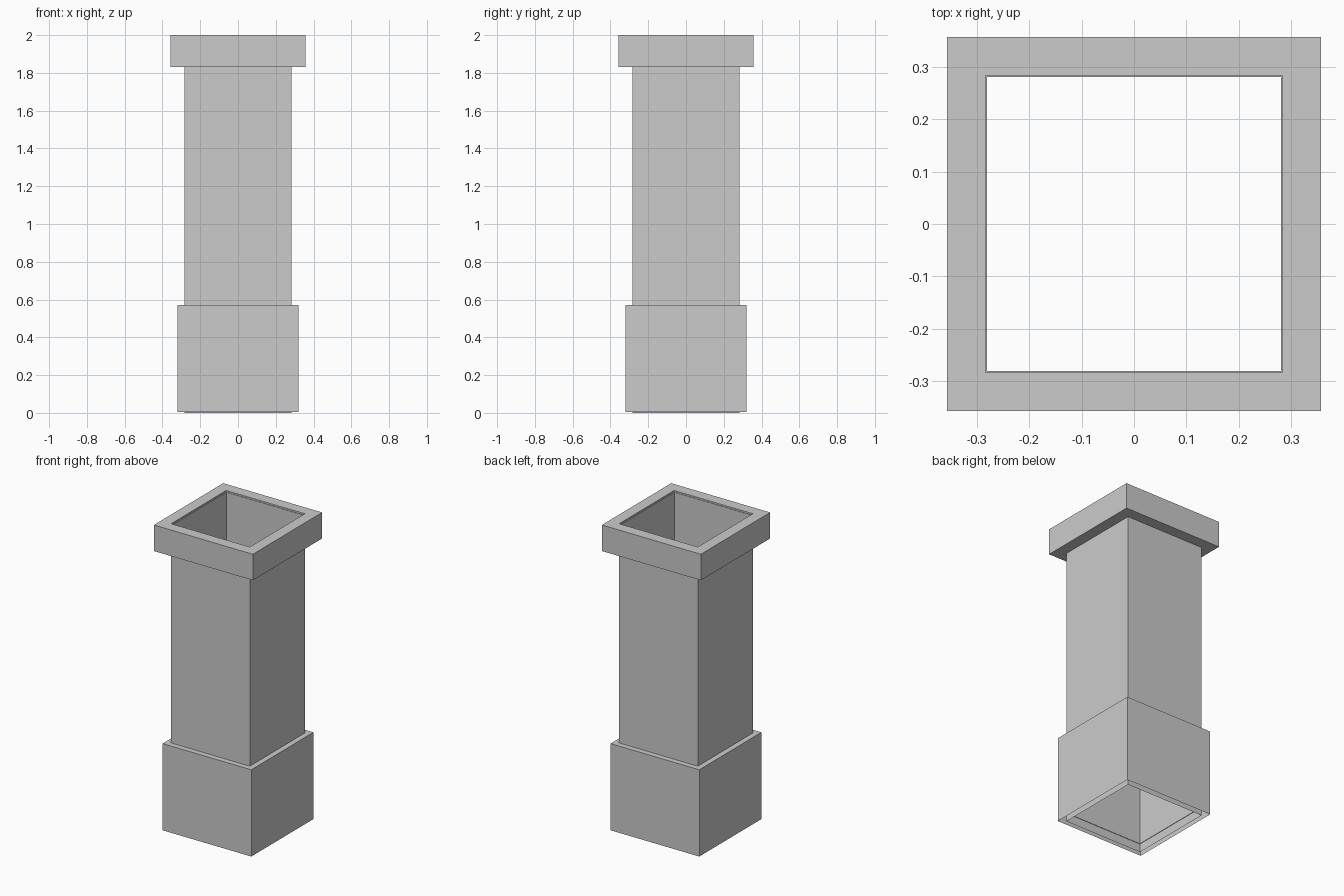
import bpy
import bmesh

cube = bpy.data.objects.get("Cube")
if cube:
    bpy.data.objects.remove(cube, do_unlink=True)

stone = bpy.data.materials.new("grey_stone")
stone.use_nodes = True
GREY = (0.6, 0.6, 0.6, 1)
stone.diffuse_color = GREY
stone.node_tree.nodes["Principled BSDF"].inputs["Base Color"].default_value = GREY


def square_sleeve(name, profile, closed=True):
    """Sweep a (half width, height) profile around a square."""
    bm = bmesh.new()
    loops = [[bm.verts.new((sx * r, sy * r, z))
              for sx, sy in ((-1, -1), (1, -1), (1, 1), (-1, 1))]
             for r, z in profile]
    pairs = list(zip(loops, loops[1:]))
    if closed:
        pairs.append((loops[-1], loops[0]))
    for low, high in pairs:
        for i in range(4):
            j = (i + 1) % 4
            bm.faces.new((low[i], low[j], high[j], high[i]))
    mesh = bpy.data.meshes.new(name)
    bm.to_mesh(mesh)
    bm.free()
    mesh.materials.append(stone)
    obj = bpy.data.objects.new(name, mesh)
    bpy.context.collection.objects.link(obj)
    return obj


# Hollow shaft with a thin wall
square_sleeve("shaft", [(0.284, 0.0), (0.284, 1.99), (0.281, 1.99),
                        (0.281, 0.055), (0.284, 0.055)], closed=False)

# Wide base, open underneath
square_sleeve("base", [(0.32, 0.004), (0.32, 0.57), (0.284, 0.57)], closed=False)

# Overhanging cap ring
square_sleeve("cap", [(0.357, 1.83), (0.357, 2.0), (0.284, 2.0), (0.284, 1.83)])
